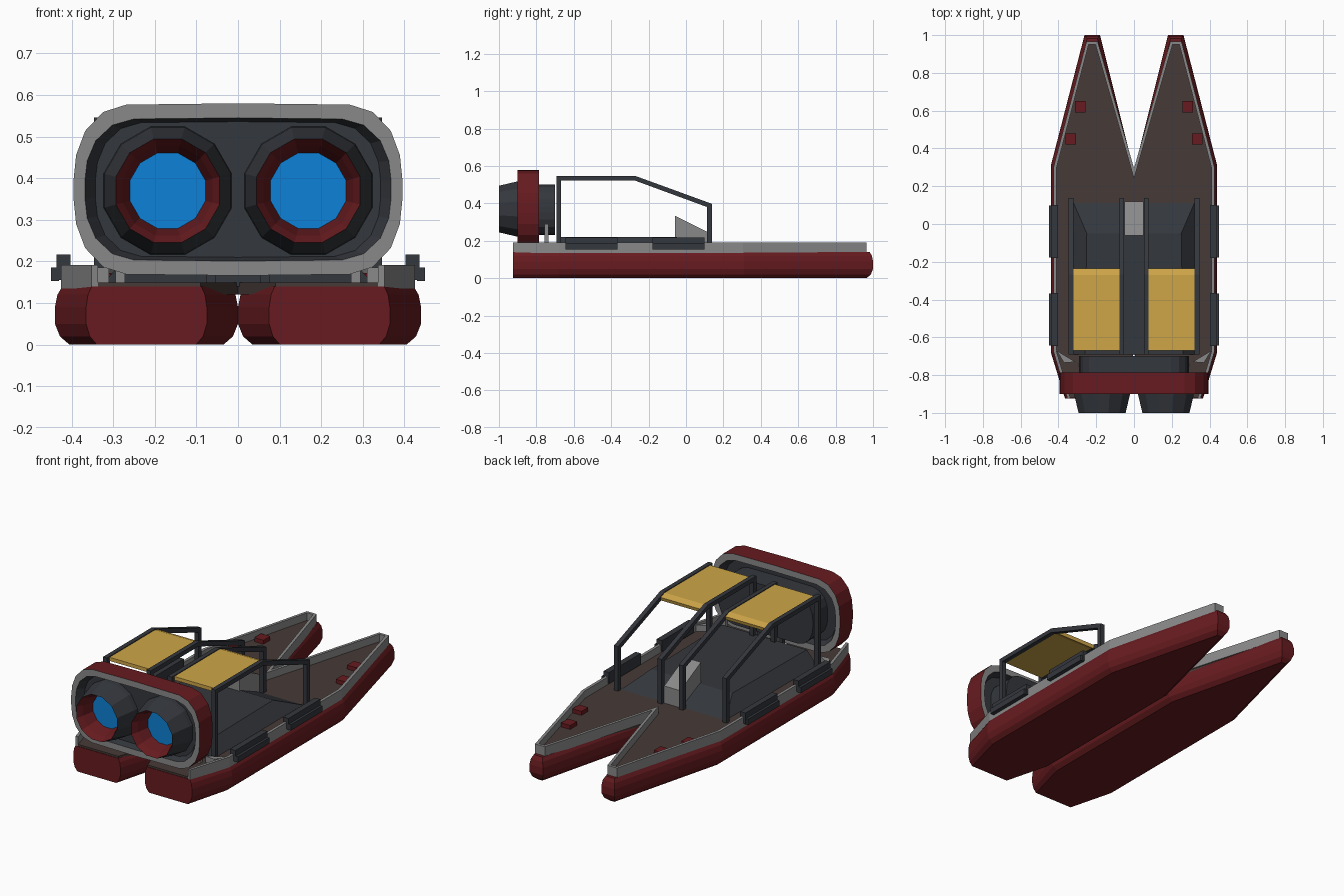
import bpy, bmesh, math
from mathutils import Vector

if "Cube" in bpy.data.objects:
    bpy.data.objects.remove(bpy.data.objects["Cube"])


def material(name, r, g, b):
    m = bpy.data.materials.new(name)
    m.diffuse_color = (r, g, b, 1)
    m.use_nodes = True
    m.node_tree.nodes["Principled BSDF"].inputs["Base Color"].default_value = m.diffuse_color
    return m


RED = material("red", .135, .011, .014)
GREY = material("grey", .25, .25, .25)
DARK = material("dark", .034, .038, .046)
BROWN = material("brown", .062, .043, .038)
YELLOW = material("yellow", .62, .38, .065)
BLUE = material("blue", .004, .22, .68)


def build(name, verts, faces, mats, ids=None, mirror=False):
    me = bpy.data.meshes.new(name)
    me.from_pydata(verts, [], faces)
    for m in mats:
        me.materials.append(m)
    if ids:
        for p, i in zip(me.polygons, ids):
            p.material_index = i
    bm = bmesh.new()
    bm.from_mesh(me)
    bmesh.ops.recalc_face_normals(bm, faces=bm.faces)
    bm.to_mesh(me)
    bm.free()
    ob = bpy.data.objects.new(name, me)
    bpy.context.collection.objects.link(ob)
    if mirror:
        mod = ob.modifiers.new("mirror", 'MIRROR')
        mod.use_mirror_merge = False
    return ob


def loft(name, loops, mats, seg=None, mirror=False):
    """Capped skin through equal loops; seg = material index per cap/segment."""
    n = len(loops[0])
    verts = [v for lp in loops for v in lp]
    seg = seg or [0] * (len(loops) + 1)
    faces, ids = [tuple(range(n))], [seg[0]]
    for k in range(len(loops) - 1):
        for i in range(n):
            j = (i + 1) % n
            faces.append((k * n + i, k * n + j, k * n + n + j, k * n + n + i))
            ids.append(seg[k + 1])
    faces.append(tuple(range(len(verts) - n, len(verts))))
    ids.append(seg[-1])
    return build(name, verts, faces, mats, ids, mirror)


def prism(name, pts, z0, z1, mat, mirror=True):
    return loft(name, [[(x, y, z) for x, y in pts] for z in (z0, z1)], [mat], mirror=mirror)


def box(name, x0, x1, y0, y1, z0, z1, mat, mirror=True):
    return prism(name, [(x0, y0), (x1, y0), (x1, y1), (x0, y1)], z0, z1, mat, mirror)


def strip(name, a, b, w0, w1, axis, mat):
    """Open bent bar between paths a and b, extruded along an axis, mirrored."""
    put = (lambda p, w: (p[0], p[1], w)) if axis == 'z' else (lambda p, w: (w, p[0], p[1]))
    verts, faces = [], []
    for p, q in zip(a, b):
        verts += [put(p, w0), put(p, w1), put(q, w1), put(q, w0)]
    for k in range(len(a) - 1):
        for i in range(4):
            j = (i + 1) % 4
            faces.append((k * 4 + i, k * 4 + j, k * 4 + 4 + j, k * 4 + 4 + i))
    m = len(verts)
    faces += [(0, 1, 2, 3), (m - 4, m - 3, m - 2, m - 1)]
    return build(name, verts, faces, [mat], mirror=True)


def inset(pts, d):
    """Mitred inset of a counter-clockwise outline."""
    out, n = [], len(pts)
    for i in range(n):
        p, c, q = (Vector(pts[(i + k) % n]) for k in (-1, 0, 1))
        e, f = (c - p).normalized(), (q - c).normalized()
        n1, n2 = Vector((-e.y, e.x)), Vector((-f.y, f.x))
        out.append(c + (n1 + n2) * (d / (1 + n1.dot(n2))))
    return out


# twin hulls: rounded section, flat transom
hull = [(.075, -.925), (.365, -.925), (.44, -.68), (.44, .31),
        (.262, 1), (.18, 1), (0, .28), (0, -.68)]
loops = []
for z, d in ((0, .035), (.02, .012), (.05, 0), (.09, 0), (.12, .006), (.14, .018)):
    loops.append([(p.x, -.925 if i < 2 else p.y, z) for i, p in enumerate(inset(hull, d))])
loft("hull", loops, [RED], mirror=True)

# deck and bulwark
prism("deck", [(.09, -.922), (.342, -.922), (.415, -.68), (.415, .303), (.246, .957),
               (.198, .957), (0, .27), (0, -.68)], .12, .15, BROWN)
strip("bulwark",
      [(.352, -.925), (.425, -.68), (.425, .305), (.252, .965), (.192, .965), (0, .295)],
      [(.337, -.922), (.409, -.678), (.409, .302), (.24, .95), (.204, .95), (0, .24)],
      .135, .192, 'z', GREY)
prism("stern_gusset", [(.41, -.67), (.31, -.73), (.37, -.735)], .14, .185, GREY)

# bow cleats and side fenders
for x, y in ((.285, .62), (.335, .45)):
    box("bow_cleat", x - .028, x + .028, y - .03, y + .03, .145, .172, RED)
for y in (-.505, -.04):
    box("fender_upper", .403, .436, y - .14, y + .14, .155, .217, DARK)
    box("fender_lower", .43, .45, y - .138, y + .138, .153, .185, DARK)

# raised cabin floor with sloped sides
loft("cabin_floor", [
    [(-.33, -.69, .14), (.33, -.69, .14), (.33, .135, .14), (-.33, .135, .14)],
    [(-.26, -.69, .22), (.26, -.69, .22), (.25, -.05, .22), (-.25, -.05, .22)]], [DARK])

# control console wedge
side = [(-.06, .15), (.12, .15), (.12, .245), (-.06, .335)]
loft("console", [[(x, y, z) for y, z in side] for x in (-.05, .05)], [GREY])

# roll bars and roof panels
bar_out = [(-.692, .14), (-.692, .546), (-.268, .546), (.138, .398), (.138, .14)]
bar_in = [(-.668, .14), (-.668, .522), (-.272, .522), (.112, .381), (.112, .14)]
for x in (.065, .333):
    strip("roll_bar", bar_out, bar_in, x - .0125, x + .0125, 'x', DARK)
strip("roof_panel", [(-.67, .542), (-.27, .542), (-.235, .529)],
      [(-.67, .522), (-.27, .522), (-.24, .51)], .077, .321, 'x', YELLOW)

# engine shroud: stadium ring with a recessed plate on both sides
quarter = [(.68, .985), (.82, .9), (.93, .68), (.985, .4), (1, .12)]
right = quarter + [(x, -z) for x, z in reversed(quarter)]
stadium = [(0, 1)] + right + [(0, -1)] + [(-x, z) for x, z in reversed(right)]


def oval(rx, rz, y, zc=.373):
    return [(x * rx, y, zc + z * rz) for x, z in stadium]


loft("engine_shroud", [
    oval(.343, .163, -.86), oval(.368, .172, -.90), oval(.395, .207, -.90),
    oval(.395, .207, -.787), oval(.368, .172, -.787), oval(.343, .163, -.83)],
    [DARK, GREY, RED], [0, 0, 1, 2, 1, 0, 0])
loft("engine_body", [oval(.29, .135, -.84, .367), oval(.29, .135, -.70, .367)], [DARK])
for x in (.065, .283):
    box("engine_post", x - .012, x + .012, -.757, -.735, .13, .29, GREY if x > .1 else DARK)


# jet nozzles
def circle(r, y, n=12):
    return [(.169 + r * math.cos(math.tau * (i + .5) / n), y,
             .37 + r * math.sin(math.tau * (i + .5) / n)) for i in range(n)]


loft("jet_nozzle", [circle(.16, -.85), circle(.157, -.885), circle(.129, -1),
                    circle(.112, -.965), circle(.094, -.90)],
     [DARK, RED, BLUE], [0, 0, 0, 1, 1, 2], mirror=True)
